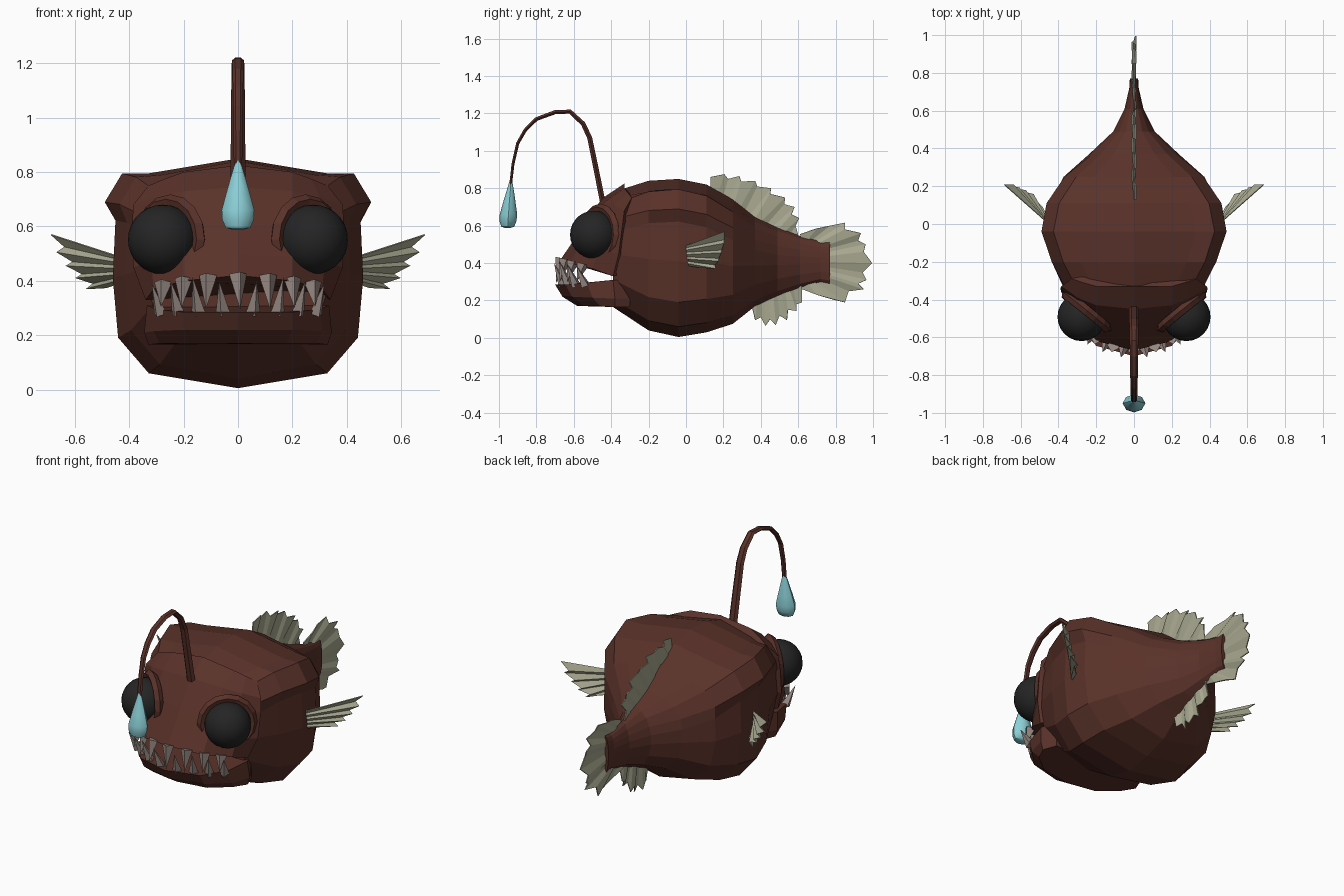
import bpy, bmesh, math
from mathutils import Vector

if "Cube" in bpy.data.objects:
    bpy.data.objects.remove(bpy.data.objects["Cube"])


def material(name, rgb):
    m = bpy.data.materials.new(name)
    m.diffuse_color = (*rgb, 1)
    m.use_nodes = True
    m.node_tree.nodes["Principled BSDF"].inputs["Base Color"].default_value = m.diffuse_color
    return m


BROWN = material("brown_skin", (0.10, 0.031, 0.022))
BLACK = material("black_eye", (0.018, 0.018, 0.018))
CYAN = material("cyan_glow", (0.26, 0.63, 0.68))
OLIVE = material("pale_olive_fin", (0.39, 0.39, 0.28))
BONE = material("grey_bone", (0.32, 0.26, 0.235))


def make(name, verts, faces, mat):
    me = bpy.data.meshes.new(name)
    me.from_pydata([tuple(v) for v in verts], [], faces)
    bm = bmesh.new()
    bm.from_mesh(me)
    bmesh.ops.recalc_face_normals(bm, faces=bm.faces)
    bm.to_mesh(me)
    bm.free()
    ob = bpy.data.objects.new(name, me)
    bpy.context.collection.objects.link(ob)
    me.materials.append(mat)
    return ob


def loft(name, rings, mat):
    """Skin closed rings of equal length and cap both ends."""
    n = len(rings[0])
    verts = [p for r in rings for p in r]
    faces = [(k * n + i, k * n + (i + 1) % n, (k + 1) * n + (i + 1) % n, (k + 1) * n + i)
             for k in range(len(rings) - 1) for i in range(n)]
    last = (len(rings) - 1) * n
    faces += [tuple(range(n)), tuple(range(last, last + n))]
    return make(name, verts, faces, mat)


def mirror_ring(half):
    """Complete a half ring across x = 0, sharing points on the centre line."""
    return half + [(-x, y, z) for x, y, z in reversed(half) if x > 0]


def smooth(ob, angle):
    bpy.ops.object.select_all(action='DESELECT')
    ob.select_set(True)
    bpy.context.view_layer.objects.active = ob
    bpy.ops.object.shade_smooth_by_angle(angle=math.radians(angle))


def thicken(ob, t):
    mod = ob.modifiers.new("thickness", 'SOLIDIFY')
    mod.thickness = t
    mod.offset = 0


# Body: sections blend from a ridged belly shape to a rounded tail
RIDGED = [(0, 1), (.67, .935), (.87, .935), (1, .81), (.92, .73), (.94, .48), (.9, .22), (.67, .065), (0, 0)]
ROUND = [(0, 1), (.4, .95), (.7, .86), (.9, .73), (1, .6), (1, .45), (.85, .25), (.5, .07), (0, 0)]
SECTIONS = [  # y, half width, bottom, top, roundness
    (-.39, .36, .165, .78, .6), (-.20, .44, .04, .84, .1), (-.04, .49, .005, .85, 0),
    (.11, .47, .03, .82, .15), (.25, .385, .075, .74, .45), (.37, .24, .17, .645, .8),
    (.49, .11, .225, .59, 1), (.61, .05, .27, .545, 1), (.72, .025, .30, .515, 1), (.77, .022, .29, .52, 1)]
rings = []
for y, w, lo, hi, t in SECTIONS:
    half = []
    for (a, b), (c, d) in zip(RIDGED, ROUND):
        u, v = a + (c - a) * t, b + (d - b) * t
        half.append((u * w, y, lo + (hi - lo) * v))
    rings.append(mirror_ring(half))
loft("body", rings, BROWN)

# Upper head: arcs stacked from lip to crown
HEAD = [
    [(0, -.67, .42), (.2, -.62, .40), (.31, -.5, .37), (.34, -.39, .33), (.3, -.3, .35)],
    [(0, -.615, .5), (.2, -.57, .49), (.32, -.47, .47), (.385, -.36, .45), (.3, -.3, .45)],
    [(0, -.55, .6), (.2, -.51, .6), (.31, -.43, .6), (.39, -.34, .6), (.3, -.3, .6)],
    [(0, -.45, .745), (.2, -.43, .73), (.3, -.39, .71), (.385, -.33, .68), (.3, -.28, .68)],
    [(0, -.33, .825), (.2, -.33, .80), (.27, -.31, .775), (.33, -.29, .75), (.25, -.25, .75)]]
loft("upper_head", [mirror_ring(h) for h in HEAD], BROWN)

# Lower jaw: open tray shape below the mouth
JAW = [
    [(0, -.58, .17), (.18, -.55, .17), (.29, -.46, .17), (.33, -.38, .165), (.3, -.3, .165)],
    [(0, -.66, .22), (.2, -.61, .22), (.31, -.50, .215), (.345, -.38, .21), (.3, -.3, .21)],
    [(0, -.70, .285), (.2, -.645, .285), (.30, -.53, .295), (.335, -.39, .31), (.3, -.3, .31)]]
loft("lower_jaw", [mirror_ring(h) for h in JAW], BROWN)

# Eyes and their raised rims
for s, side in ((1, "left"), (-1, "right")):
    axis = Vector((.63 * s, -.78, .03)).normalized()
    bpy.ops.mesh.primitive_uv_sphere_add(segments=24, ring_count=14, radius=.128,
                                         location=(.277 * s, -.492, .552))
    eye = bpy.context.object
    eye.name = "eye_" + side
    eye.data.materials.append(BLACK)
    smooth(eye, 60)
    bpy.ops.mesh.primitive_torus_add(major_segments=16, minor_segments=5, major_radius=.14,
                                     minor_radius=.026, location=(.252 * s, -.462, .552),
                                     rotation=axis.to_track_quat('Z', 'Y').to_euler())
    rim = bpy.context.object
    rim.name = "eye_rim_" + side
    rim.data.materials.append(BROWN)


# Teeth: four-sided spikes along both lips
def tooth(name, base, tip, r):
    base, tip = Vector(base), Vector(tip)
    q = (tip - base).to_track_quat('Z', 'Y')
    ring = [base + q @ Vector((r * math.cos(a), r * math.sin(a), 0))
            for a in (math.pi / 2 * k for k in range(4))]
    make(name, ring + [tip], [(0, 1, 4), (1, 2, 4), (2, 3, 4), (3, 0, 4), (3, 2, 1, 0)], BONE)


def lip_y(x):
    return -.67 + 1.5 * x * x


for x, drop in ((0, .13), (.11, .125), (.2, .11), (.275, .09)):
    for s in ((1, -1) if x else (1,)):
        y, z = lip_y(x), .425 - .4 * x * x
        tooth("upper_tooth", (x * s, y + .005, z), ((x + .008) * s, y - .025, z - drop), .034)
for x, rise in ((.055, .12), (.145, .135), (.22, .12), (.285, .11)):
    for s in (1, -1):
        y = lip_y(x)
        tooth("lower_tooth", (x * s, y + .01, .28), ((x * 1.08 + .01) * s, y - .04, .28 + rise), .028)

# Rod: tapered tube arching forward from the forehead
PATH = [(-.44, .70), (-.48, .9), (-.515, 1.07), (-.55, 1.145), (-.62, 1.21), (-.70, 1.207),
        (-.80, 1.17), (-.86, 1.11), (-.90, 1.04), (-.925, .93), (-.942, .78)]
rings = []
for i, (y, z) in enumerate(PATH):
    a, b = PATH[max(i - 1, 0)], PATH[min(i + 1, len(PATH) - 1)]
    t = Vector((0, b[0] - a[0], b[1] - a[1])).normalized()
    nrm = Vector((0, -t.z, t.y))
    f = 1 - i / (len(PATH) - 1)
    rx, rn = .015 + .013 * f, .008 + .009 * f
    rings.append([Vector((rx * math.cos(k * math.pi / 3), y, z)) + nrm * rn * math.sin(k * math.pi / 3)
                  for k in range(6)])
loft("rod", rings, BROWN)

# Lure: hanging teardrop
DROP = [(.86, .003, -.935), (.78, .027, -.940), (.72, .044, -.945), (.66, .060, -.949),
        (.625, .058, -.952), (.595, .045, -.953), (.588, .02, -.953)]
lure = loft("lure", [[(r * math.cos(k * math.pi / 4), y + .78 * r * math.sin(k * math.pi / 4), z)
                      for k in range(8)] for z, r, y in DROP], CYAN)
smooth(lure, 50)


# Upright fins: ragged outlines given as (y, z), joined to a base line inside the body
def upright_fin(name, root_a, root_b, edge):
    n = len(edge)
    verts, faces = [], []
    for i, (y, z) in enumerate(edge):
        f = i / (n - 1)
        root = [p + (q - p) * f for p, q in zip(root_a, root_b)]
        verts += [(0, *root), (.009 * (-1) ** (i // 2), y, z)]
    for i in range(n - 1):
        k = 2 * i
        faces.append((k, k + 1, k + 3, k + 2))
    thicken(make(name, verts, faces, OLIVE), .006)


upright_fin("dorsal_fin", (.13, .76), (.58, .53), [
    (.13, .86), (.205, .875), (.225, .85), (.285, .865), (.295, .835), (.37, .84), (.38, .81), (.455, .80),
    (.45, .77), (.53, .75), (.525, .715), (.58, .70), (.565, .66), (.605, .64), (.585, .6), (.60, .55)])
upright_fin("anal_fin", (.36, .21), (.61, .30), [
    (.35, .18), (.37, .095), (.40, .11), (.425, .065), (.45, .10), (.48, .07), (.50, .12),
    (.54, .095), (.545, .15), (.59, .145), (.59, .18), (.62, .19), (.62, .27)])
upright_fin("tail_fin", (.62, .50), (.62, .32), [
    (.61, .555), (.70, .585), (.77, .60), (.85, .615), (.85, .58), (.935, .56), (.92, .52), (.96, .50),
    (.95, .46), (.995, .40), (.945, .35), (.965, .31), (.92, .29), (.95, .26), (.87, .25), (.85, .19),
    (.79, .205), (.70, .23), (.61, .265)])

# Side fins: pleated fans, rays alternating with valleys
TIPS = [(.68, .215, .57), (.645, .20, .525), (.66, .21, .505), (.615, .185, .47),
        (.625, .195, .455), (.58, .17, .425), (.59, .18, .41), (.54, .15, .39), (.55, .165, .37), (.49, .08, .375)]
for s, side in ((1, "left"), (-1, "right")):
    verts, faces = [], []
    n = len(TIPS)
    for i, (x, y, z) in enumerate(TIPS):
        f = i / (n - 1)
        o = .010 * (-1) ** i
        verts += [(s * .44, -.01, .49 - .10 * f), (s * (x + .7 * o), y - .7 * o, z)]
    for i in range(n - 1):
        k = 2 * i
        faces.append((k, k + 1, k + 3, k + 2))
    thicken(make("side_fin_" + side, verts, faces, OLIVE), .005)
